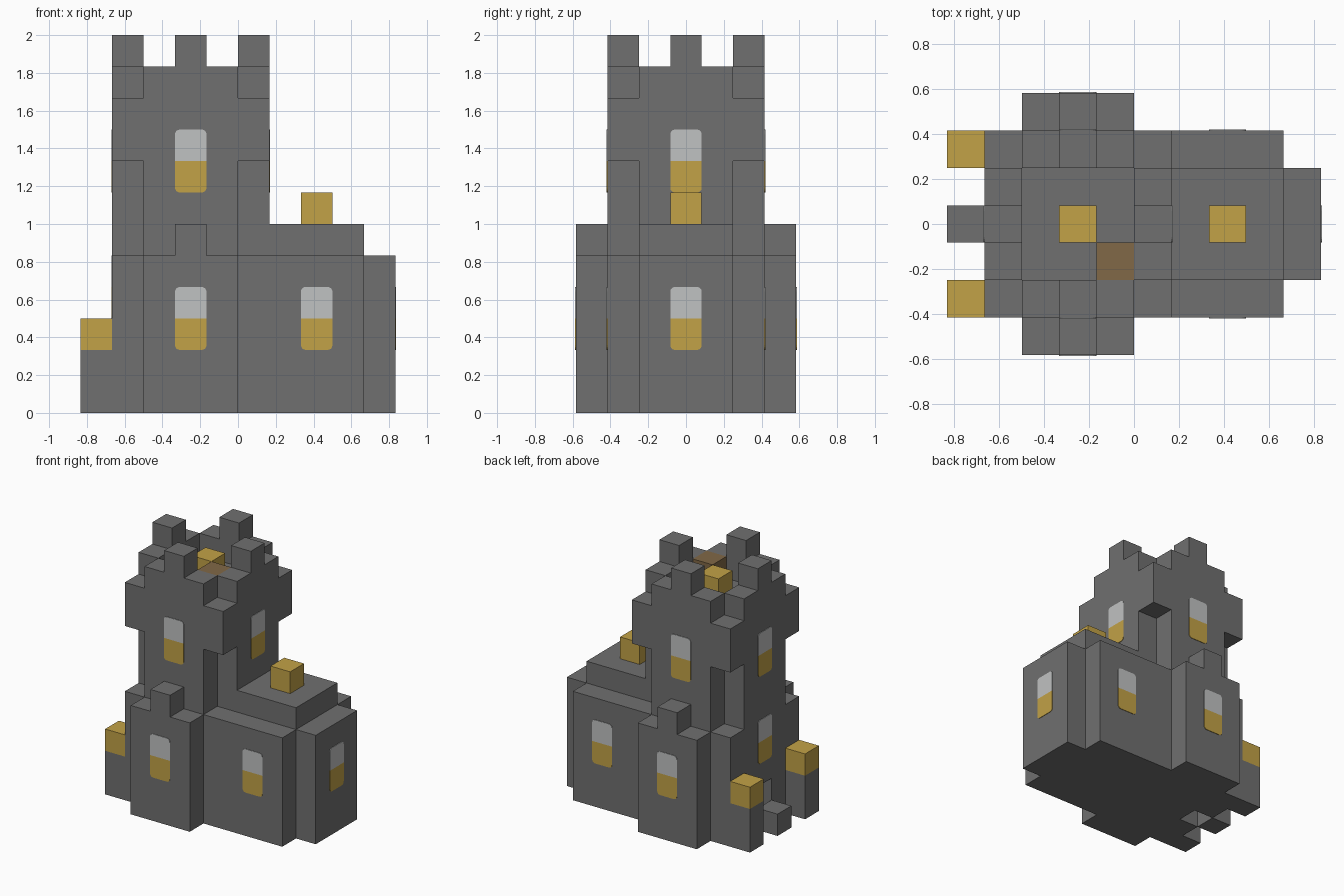
import bpy
import bmesh
import math
from mathutils import Matrix

U = 1 / 6  # edge length of one building block

cube = bpy.data.objects.get("Cube")
if cube:
    bpy.data.objects.remove(cube, do_unlink=True)


def material(name, color):
    m = bpy.data.materials.new(name)
    m.use_nodes = True
    m.diffuse_color = (*color, 1)
    m.node_tree.nodes["Principled BSDF"].inputs["Base Color"].default_value = (*color, 1)
    return m


STONE = material("dark stone", (0.16, 0.16, 0.16))
GLASS = material("pale glass", (0.53, 0.54, 0.54))
GOLD = material("gold", (0.54, 0.36, 0.063))
WOOD = material("brown wood", (0.22, 0.14, 0.063))


def finish(name, bm, *mats):
    bmesh.ops.recalc_face_normals(bm, faces=bm.faces)
    mesh = bpy.data.meshes.new(name)
    bm.to_mesh(mesh)
    bm.free()
    for m in mats:
        mesh.materials.append(m)
    ob = bpy.data.objects.new(name, mesh)
    bpy.context.collection.objects.link(ob)
    return ob


def extrude(bm, points, offset, index=0):
    """Fill an outline and push it along an offset."""
    face = bm.faces.new([bm.verts.new(p) for p in points])
    out = bmesh.ops.extrude_face_region(bm, geom=[face])["geom"]
    bmesh.ops.translate(bm, verts=[g for g in out if isinstance(g, bmesh.types.BMVert)], vec=offset)
    for f in bm.faces:
        if all(v.index == -1 for v in f.verts):
            f.material_index = index
    bm.verts.index_update()


def prism(name, outline, z0, z1, mat=STONE):
    bm = bmesh.new()
    extrude(bm, [(x * U, y * U, z0 * U) for x, y in outline], (0, 0, (z1 - z0) * U))
    return finish(name, bm, mat)


def block(name, x0, x1, y0, y1, z0, z1, mat=STONE):
    return prism(name, [(x0, y0), (x1, y0), (x1, y1), (x0, y1)], z0, z1, mat)


def window(name, x, y, z, turn):
    """Rounded plate, glass above and gold below; faces -y before turning."""
    bm = bmesh.new()
    r = 0.15
    for side, index in ((1, 0), (-1, 1)):
        outline = [(-0.5, 0)]
        for cx, start in ((r - 0.5, math.pi), (0.5 - r, math.pi / 2)):
            for i in range(5):
                a = start - i * math.pi / 8
                outline.append((cx + r * math.cos(a), 1 - r + r * math.sin(a)))
        outline.append((0.5, 0))
        before = set(bm.faces)
        extrude(bm, [(px * U, 0, side * pz * U) for px, pz in outline], (0, -0.004, 0))
        for f in set(bm.faces) - before:
            f.material_index = index
    ob = finish(name, bm, GLASS, GOLD)
    ob.matrix_world = Matrix.Translation((x * U, y * U, z * U)) @ Matrix.Rotation(math.radians(turn), 4, "Z")
    return ob


# Great hall with a doorway cut into its left-hand end
hall = block("hall", -4, 4, -2.5, 2.5, 0, 5)
cutter = block("doorway_cutter", -4.5, -3, -0.5, 0.5, -1, 2)
cutter.hide_render = True
cutter.hide_set(True)
cut = hall.modifiers.new("doorway", "BOOLEAN")
cut.operation = "DIFFERENCE"
cut.solver = "EXACT"
cut.object = cutter
bpy.context.view_layer.objects.active = hall
hall.select_set(True)
bpy.ops.object.modifier_apply(modifier="doorway")
bpy.data.objects.remove(cutter, do_unlink=True)

block("end_bay", 4, 5, -1.5, 1.5, 0, 5)
block("raised_roof", 1, 4, -1.5, 1.5, 5, 6)
block("roof_lantern", 2, 3, -0.5, 0.5, 6, 7, GOLD)
block("door_step", -5, -4, -0.5, 0.5, 0, 1)

# Cross-shaped tower shaft and the wider gallery on top
cross = [(-3, -2.5), (0, -2.5), (0, -1.5), (1, -1.5), (1, 1.5), (0, 1.5),
         (0, 2.5), (-3, 2.5), (-3, 1.5), (-4, 1.5), (-4, -1.5), (-3, -1.5)]
prism("tower_shaft", cross, 5, 8)
block("tower_gallery", -4, 1, -2.5, 2.5, 8, 10)
block("tower_lantern", -2, -1, -0.5, 0.5, 10, 11, GOLD)
block("roof_hatch", -1, 0, -1.5, -0.5, 10, 11, WOOD)

# Front and back bays, posts, parapets and windows
for side, s, turn in (("front", -1, 0), ("back", 1, 180)):
    lo, hi = sorted((s * 2.5, s * 3.5))
    block(side + "_bay", -3, 0, lo, hi, 0, 5)
    block(side + "_bay_merlon", -2, -1, lo, hi, 5, 6)
    lo, hi = sorted((s * 1.5, s * 2.5))
    block(side + "_post", -5, -4, lo, hi, 0, 2)
    block(side + "_post_lamp", -5, -4, lo, hi, 2, 3, GOLD)
    block(side + "_parapet", -3, 0, lo, hi, 10, 11)
    block(side + "_merlon", -2, -1, lo, hi, 11, 12)
    window(side + "_bay_window", -1.5, s * 3.5, 3, turn)
    window(side + "_hall_window", 2.5, s * 2.5, 3, turn)
    window(side + "_tower_window", -1.5, s * 2.5, 8, turn)

# Tower sides
for side, x0, wall, turn in (("left", 0, 1, 90), ("right", -4, -4, -90)):
    block(side + "_parapet", x0, x0 + 1, -1.5, 1.5, 10, 11)
    block(side + "_merlon", x0, x0 + 1, -0.5, 0.5, 11, 12)
    window(side + "_tower_window", wall, 0, 8, turn)
window("end_bay_window", 5, 0, 3, 90)
window("door_window", -4, 0, 4, -90)
